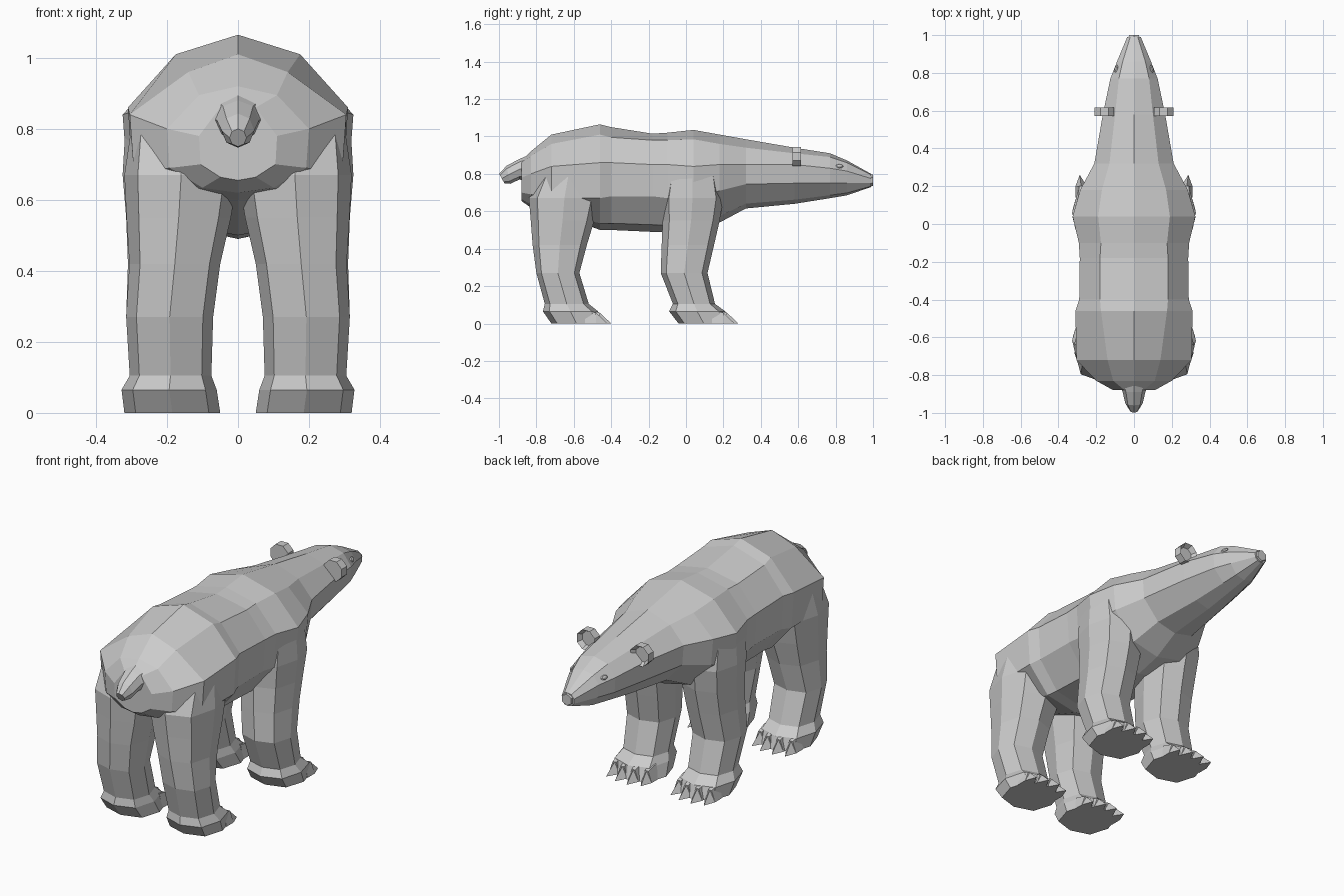
import bpy, bmesh, math
from mathutils import Matrix, Vector

if "Cube" in bpy.data.objects:
    bpy.data.objects.remove(bpy.data.objects["Cube"])


def finish(name, bm, mirror=False):
    bmesh.ops.recalc_face_normals(bm, faces=bm.faces)
    me = bpy.data.meshes.new(name)
    bm.to_mesh(me)
    bm.free()
    ob = bpy.data.objects.new(name, me)
    bpy.context.collection.objects.link(ob)
    if mirror:
        mod = ob.modifiers.new("mirror", 'MIRROR')
        mod.use_mirror_merge = False
    return ob


def loft(bm, rings):
    """Skin a list of equal-length point rings and cap both ends."""
    loops = [[bm.verts.new(p) for p in r] for r in rings]
    n = len(loops[0])
    for a, b in zip(loops, loops[1:]):
        for i in range(n):
            j = (i + 1) % n
            bm.faces.new((a[i], a[j], b[j], b[i]))
    bm.faces.new(loops[0])
    bm.faces.new(loops[-1])


# Body, neck and head: y, crown half width, top z, crown z,
# half width, flank z, lower flank z, belly half width, belly z
sections = [
    (-.88, .05, .87, .86, .11, .78, .70, .05, .655),
    (-.83, .11, .92, .895, .20, .80, .69, .10, .62),
    (-.72, .14, 1.01, .96, .305, .84, .67, .18, .60),
    (-.46, .175, 1.065, 1.01, .31, .86, .67, .18, .50),
    (-.40, .18, 1.05, .995, .29, .86, .68, .17, .50),
    (-.18, .18, 1.015, .98, .287, .85, .68, .17, .49),
    (-.10, .175, 1.02, .98, .292, .85, .67, .17, .49),
    (.04, .19, 1.035, .985, .325, .84, .67, .17, .505),
    (.18, .17, 1.01, .96, .285, .85, .71, .15, .54),
    (.32, .13, .985, .94, .21, .85, .745, .11, .615),
    (.58, .10, .94, .91, .165, .85, .75, .08, .64),
    (.77, .08, .91, .89, .125, .83, .75, .06, .67),
    (.86, .06, .872, .86, .09, .815, .75, .05, .685),
    (.99, .02, .80, .795, .036, .775, .75, .02, .73),
]
rings = []
for y, tw, zt, zc, w, zm, zl, bw, zb in sections:
    rise = .2 * (zl - zb)
    half = [(tw, zc), (w, zm), (w * .96, zl), (bw, zb + rise)]
    rings.append([(0, y, zt)] + [(x, y, z) for x, z in half] + [(0, y, zb)]
                 + [(-x, y, z) for x, z in reversed(half)])
bm = bmesh.new()
loft(bm, rings)
finish("body_and_head", bm)


def leg(name, rows, tip):
    """Eight-sided leg with paw; rows are z, x min, x max, y min, y max."""
    bm = bmesh.new()
    rings = []
    for z, x0, x1, y0, y1 in rows:
        ring = []
        for k in range(8):
            a = k * math.pi / 4
            f = 1.08 if k % 2 else 1
            ring.append(((x0 + x1) / 2 + (x1 - x0) / 2 * f * math.cos(a),
                         (y0 + y1) / 2 + (y1 - y0) / 2 * f * math.sin(a), z))
        rings.append(ring)
    loft(bm, rings)
    # Claws
    for x, back in ((.095, .025), (.155, 0), (.22, 0), (.28, .02)):
        y = tip - back
        tx = .19 + (x - .19) * 1.08
        base = [(x - .03, y - .12, 0), (x + .03, y - .12, 0),
                (x + .03, y - .06, 0), (x - .03, y - .06, 0)]
        top = [(x - .015, y - .12, .075), (x + .015, y - .12, .075),
               (x + .01, y - .06, .057), (x - .01, y - .06, .057)]
        loft(bm, [base, top])
        v = [bm.verts.new(p) for p in (base[2], base[3], (x, y - .06, .057), (tx, y, 0))]
        for f in ((0, 1, 2), (0, 1, 3), (1, 2, 3), (2, 0, 3)):
            bm.faces.new([v[i] for i in f])
    finish(name, bm, True)


leg("hind_leg", [
    (.84, .08, .295, -.76, -.48), (.67, 0, .32, -.84, -.46),
    (.55, .02, .314, -.83, -.49), (.42, .05, .306, -.82, -.53),
    (.27, .07, .315, -.80, -.57), (.105, .075, .305, -.755, -.52),
    (.065, .06, .328, -.765, -.47), (0, .05, .32, -.72, -.45)], -.40)
leg("front_leg", [
    (.84, .10, .315, -.10, .17), (.67, .05, .325, -.13, .20),
    (.55, .045, .315, -.125, .18), (.42, .055, .31, -.13, .15),
    (.27, .07, .315, -.135, .115), (.105, .075, .305, -.07, .155),
    (.065, .06, .328, -.09, .21), (0, .05, .32, -.04, .23)], .28)

# Tail: eight-sided taper
bm = bmesh.new()
loft(bm, [[(r * math.cos(k * math.pi / 4), y + slant * math.sin(k * math.pi / 4),
            z + h * math.sin(k * math.pi / 4)) for k in range(8)]
          for y, z, r, h, slant in ((-.83, .83, .085, .075, 0),
                                    (-.89, .825, .06, .055, 0),
                                    (-.95, .795, .046, .048, -.01),
                                    (-.985, .775, .024, .025, -.014))])
finish("tail", bm)

# Ears: eight-sided discs with a recess facing forward
bm = bmesh.new()
bmesh.ops.create_cone(bm, cap_ends=True, segments=8, radius1=.056, radius2=.056, depth=.045,
                      matrix=Matrix.Translation((.157, .593, .893))
                      @ Matrix.Rotation(-math.pi / 2, 4, 'X')
                      @ Matrix.Rotation(math.pi / 8, 4, 'Z'))
bm.normal_update()
face = max(bm.faces, key=lambda f: f.calc_center_median().y if len(f.verts) == 8 else -9)
bmesh.ops.inset_region(bm, faces=[face], thickness=.016)
bmesh.ops.translate(bm, verts=face.verts, vec=(0, -.025, 0))
finish("ear", bm, True)

# Eyes: small flattened ovals set on the brow
bm = bmesh.new()
turn = Vector((.84, .22, .5)).to_track_quat('Z', 'Y').to_matrix().to_4x4()
bmesh.ops.create_uvsphere(bm, u_segments=8, v_segments=4, radius=1,
                          matrix=Matrix.Translation((.094, .82, .841)) @ turn
                          @ Matrix.Diagonal((.022, .013, .008, 1)))
finish("eye", bm, True)

# Nose: flat six-sided pad
bm = bmesh.new()
bmesh.ops.create_cone(bm, cap_ends=True, segments=6, radius1=.038, radius2=.03, depth=.03,
                      matrix=Matrix.Translation((0, .985, .766))
                      @ Matrix.Rotation(-math.pi / 2, 4, 'X'))
finish("nose", bm)
